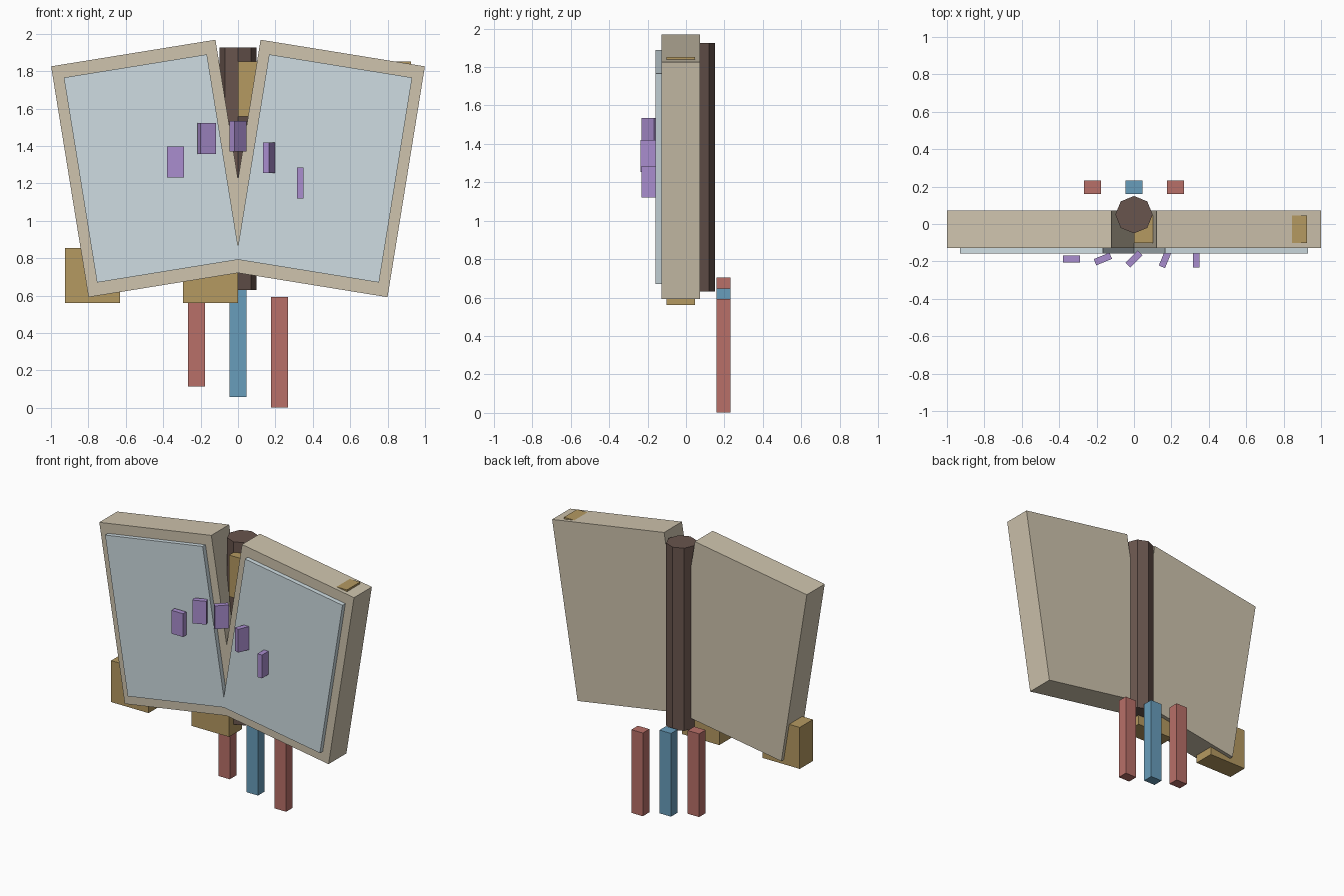
import bpy
from math import radians

if "Cube" in bpy.data.objects:
    bpy.data.objects.remove(bpy.data.objects["Cube"])


def material(name, rgb):
    m = bpy.data.materials.new(name)
    m.diffuse_color = (*rgb, 1)
    m.use_nodes = True
    m.node_tree.nodes["Principled BSDF"].inputs["Base Color"].default_value = m.diffuse_color
    return m


parchment = material("parchment", (0.62, 0.55, 0.42))
pale_blue = material("pale_blue", (0.62, 0.72, 0.76))
leather = material("leather", (0.14, 0.09, 0.075))
brass = material("brass", (0.46, 0.32, 0.12))
red = material("red", (0.48, 0.16, 0.14))
blue = material("blue", (0.14, 0.34, 0.50))
violet = material("violet", (0.40, 0.27, 0.62))


def box(name, center, size, mat, rot=(0, 0, 0)):
    bpy.ops.mesh.primitive_cube_add(size=1, location=center,
                                    rotation=[radians(a) for a in rot])
    ob = bpy.context.object
    ob.name = name
    ob.scale = size
    bpy.ops.object.transform_apply(location=False, rotation=False, scale=True)
    ob.data.materials.append(mat)
    return ob


# Two halves of the open book: page block with a raised page sheet
for side, s in (("left", -1), ("right", 1)):
    tilt = (0, 9.2 * s, 0)
    box(f"{side}_page_block", (0.46 * s, -0.027, 1.28), (0.89, 0.2, 1.25), parchment, tilt)
    box(f"{side}_page_sheet", (0.46 * s, -0.129, 1.28), (0.775, 0.06, 1.11), pale_blue, tilt)

# Eight-sided spine
bpy.ops.mesh.primitive_cylinder_add(vertices=8, radius=0.1, depth=1.295,
                                    location=(0, 0.05, 1.278))
spine = bpy.context.object
spine.name = "spine"
spine.data.materials.append(leather)

# Upright corner fittings: low on the left half, high on the right half
for side, s, z in (("left", -1, 0.708), ("right", 1, 1.704)):
    for place, x in (("inner", 0.147), ("outer", 0.778)):
        box(f"{side}_{place}_corner_fitting", (x * s, -0.027, z), (0.294, 0.147, 0.294), brass)

# Hanging bookmark ribbons, each a little lower than the last
for i, mat in enumerate((red, blue, red)):
    box(f"bookmark_ribbon_{i + 1}", (0.221 * (i - 1), 0.196, 0.409 - 0.056 * i),
        (0.09, 0.073, 0.59), mat)

# Floating rune blocks in an arc, each turned further than the last
for i, z in enumerate((1.315, 1.441, 1.452, 1.337, 1.203)):
    box(f"rune_{i + 1}", (0.1665 * (i - 2), -0.187, z), (0.091, 0.036, 0.165),
        violet, (0, 0, 22.5 * i))
